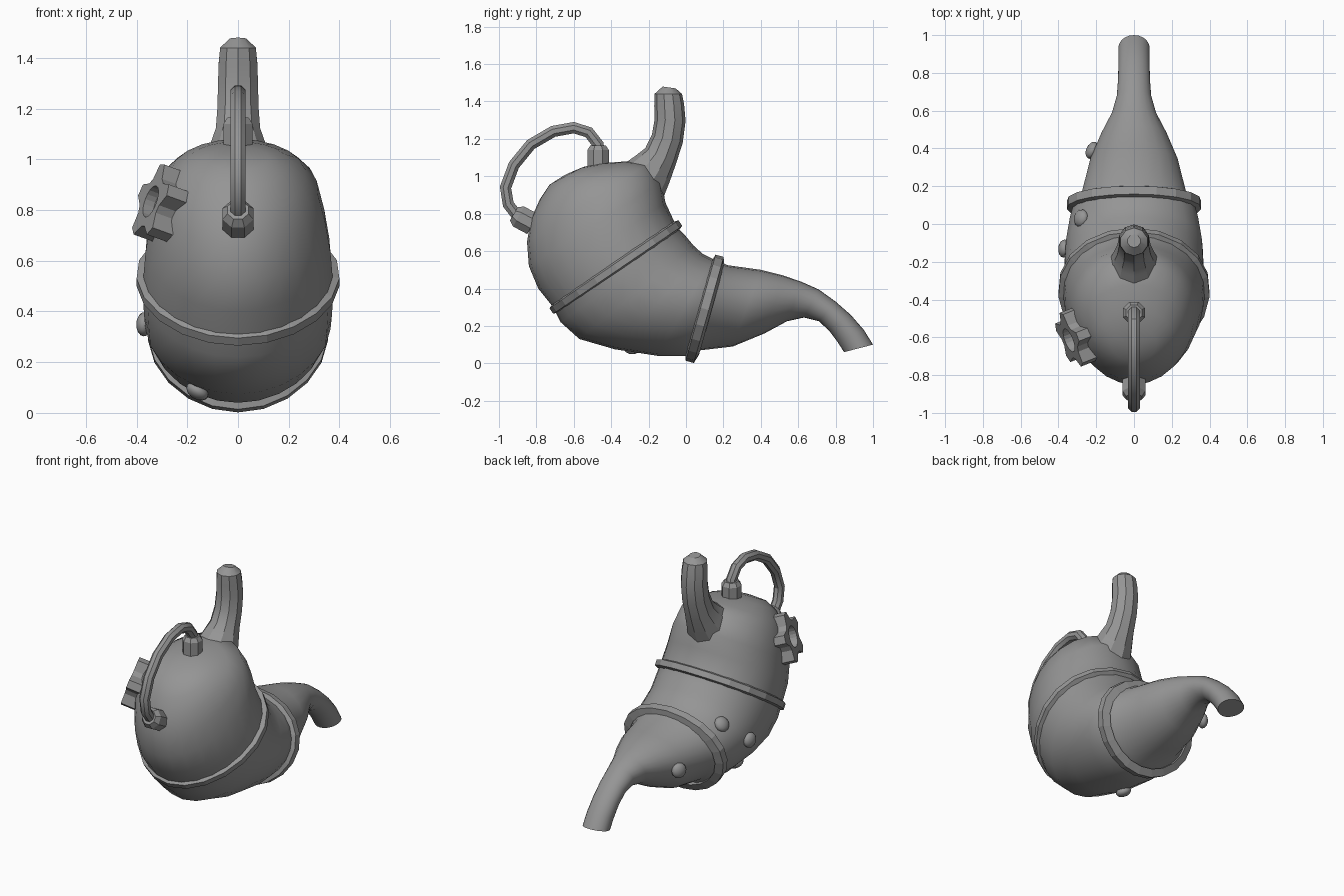
import bpy, bmesh, math
from mathutils import Vector

if "Cube" in bpy.data.objects:
    bpy.data.objects.remove(bpy.data.objects["Cube"])

grey = bpy.data.materials.new("grey")
grey.diffuse_color = (0.3, 0.3, 0.3, 1)
grey.use_nodes = True
grey.node_tree.nodes["Principled BSDF"].inputs["Base Color"].default_value = grey.diffuse_color


def finish(name, bm, angle):
    bmesh.ops.recalc_face_normals(bm, faces=bm.faces)
    mesh = bpy.data.meshes.new(name)
    bm.to_mesh(mesh)
    bm.free()
    mesh.materials.append(grey)
    ob = bpy.data.objects.new(name, mesh)
    bpy.context.collection.objects.link(ob)
    bpy.ops.object.select_all(action='DESELECT')
    ob.select_set(True)
    bpy.context.view_layer.objects.active = ob
    if angle:
        bpy.ops.object.shade_smooth_by_angle(angle=math.radians(angle))
    return ob


def loft(name, rings, angle=0, closed=False):
    """Skin a list of point loops; cap both ends unless closed."""
    bm = bmesh.new()
    loops = [[bm.verts.new(p) for p in r] for r in rings]
    pairs = list(zip(loops, loops[1:])) + ([(loops[-1], loops[0])] if closed else [])
    for a, b in pairs:
        for i in range(len(a)):
            j = (i + 1) % len(a)
            bm.faces.new((a[i], a[j], b[j], b[i]))
    if not closed:
        bm.faces.new(loops[0])
        bm.faces.new(loops[-1])
    return finish(name, bm, angle)


def section(ty, tz, by, bz, w, n=24):
    """Egg-shaped slice between an upper and a lower (y, z) point."""
    top, bot = Vector((0, ty, tz)), Vector((0, by, bz))
    c, h = (top + bot) / 2, (top - bot) / 2
    out = []
    for i in range(n):
        t = 2 * math.pi * i / n
        out.append(c + h * math.cos(t) + Vector((w * math.sin(t) * (1 + 0.08 * math.cos(t)), 0, 0)))
    return out


def tube(name, stations, n, angle=0):
    """Round tube through (y, z, radius) stations in the x = 0 plane."""
    pts = [Vector((0, s[0], s[1])) for s in stations]
    rings = []
    for i, p in enumerate(pts):
        d = (pts[min(i + 1, len(pts) - 1)] - pts[max(i - 1, 0)]).normalized()
        side = Vector((1, 0, 0))
        up = d.cross(side)
        rings.append([p + stations[i][2] * (side * math.cos(a) + up * math.sin(a))
                      for a in (2 * math.pi * (k + 0.5) / n for k in range(n))])
    return loft(name, rings, angle)


def band(name, ty, tz, by, bz, w, width, depth):
    """Raised collar around a body slice."""
    loop = section(ty, tz, by, bz, w, 20)
    c = sum(loop, Vector()) / len(loop)
    axis = Vector((0, ty - by, tz - bz)).cross(Vector((1, 0, 0))).normalized()
    rings = []
    for p in loop:
        r = (p - c).normalized()
        rings.append([p - r * depth - axis * width / 2, p - axis * width * 0.3,
                      p + axis * width * 0.3, p - r * depth + axis * width / 2])
    loft(name, rings, 0, True)


# Main body: rounded head, belly and tapering bent spout
loft("body", [section(*s) for s in (
    (-0.62, 1.02, -0.66, 1.00, 0.03),
    (-0.55, 1.05, -0.73, 0.955, 0.12),
    (-0.45, 1.07, -0.78, 0.88, 0.20),
    (-0.32, 1.08, -0.83, 0.77, 0.265),
    (-0.20, 1.07, -0.85, 0.65, 0.315),
    (-0.13, 0.97, -0.84, 0.52, 0.345),
    (-0.11, 0.86, -0.79, 0.40, 0.365),
    (-0.05, 0.73, -0.71, 0.30, 0.375),
    (-0.01, 0.69, -0.67, 0.22, 0.375),
    (0.04, 0.63, -0.57, 0.13, 0.37),
    (0.09, 0.585, -0.38, 0.075, 0.365),
    (0.14, 0.56, -0.15, 0.04, 0.345),
    (0.18, 0.545, 0.03, 0.04, 0.32),
    (0.22, 0.525, 0.08, 0.07, 0.28),
    (0.40, 0.50, 0.25, 0.09, 0.235),
    (0.52, 0.47, 0.42, 0.16, 0.175),
    (0.62, 0.435, 0.54, 0.225, 0.118),
    (0.71, 0.395, 0.63, 0.245, 0.092),
    (0.80, 0.33, 0.71, 0.225, 0.085),
    (0.88, 0.26, 0.765, 0.175, 0.083),
    (0.95, 0.18, 0.81, 0.115, 0.083),
    (1.00, 0.10, 0.845, 0.06, 0.083))], 50)

# Two collars
band("front_collar", -0.03, 0.75, -0.72, 0.28, 0.40, 0.06, 0.035)
band("rear_collar", 0.18, 0.575, 0.02, 0.008, 0.355, 0.075, 0.05)

# Upright pipe with a flared foot and bevelled tip
tube("upright_pipe", ((-0.25, 0.95, 0.15), (-0.18, 1.04, 0.115), (-0.135, 1.11, 0.092),
                      (-0.10, 1.20, 0.085), (-0.085, 1.30, 0.083), (-0.09, 1.38, 0.080),
                      (-0.095, 1.44, 0.074), (-0.09, 1.475, 0.035)), 10, 30)

# Looped hose and its two end nuts
tube("hose", [(y, z, 0.033) for y, z in (
    (-0.46, 1.10), (-0.47, 1.17), (-0.52, 1.235), (-0.60, 1.26), (-0.71, 1.24), (-0.83, 1.17),
    (-0.92, 1.06), (-0.965, 0.94), (-0.95, 0.85), (-0.90, 0.785), (-0.84, 0.75))], 8, 30)
tube("upper_nut", ((-0.47, 1.03, 0.062), (-0.47, 1.14, 0.062), (-0.47, 1.165, 0.045)), 8)
tube("lower_nut", ((-0.82, 0.745, 0.066), (-0.895, 0.785, 0.066), (-0.92, 0.80, 0.045)), 8)


def place(ob, loc, normal):
    ob.location = loc
    ob.rotation_mode = 'QUATERNION'
    ob.rotation_quaternion = Vector(normal).to_track_quat('Z', 'Y')


# Toothed wheel on the left of the head
def gear_loop(z, outer):
    pts = []
    for k in range(20):
        a = 2 * math.pi * (k + 0.5) / 20
        r = (0.155 if k % 4 in (0, 1) else 0.105) if outer else 0.065
        pts.append(Vector((r * math.cos(a), r * math.sin(a), z)))
    return pts


gear = loft("toothed_wheel", [gear_loop(-0.045, False), gear_loop(-0.045, True),
                              gear_loop(0.045, True), gear_loop(0.045, False)], 0, True)
place(gear, (-0.305, -0.60, 0.82), (-0.88, -0.35, 0.32))
hub = loft("wheel_hub", [[Vector((0.075 * math.cos(k * math.pi / 5), 0.075 * math.sin(k * math.pi / 5), z))
                          for k in range(10)] for z in (-0.08, 0.0)])
place(hub, gear.location, (-0.88, -0.35, 0.32))

# Rivets along the left flank
for i, (loc, nrm) in enumerate((((-0.28, 0.03, 0.49), (-0.75, 0.2, 0.6)),
                                ((-0.37, -0.13, 0.35), (-1, 0.1, 0.05)),
                                ((-0.16, -0.29, 0.085), (-0.5, -0.1, -0.85)),
                                ((-0.222, 0.39, 0.31), (-0.9, 0.4, 0.1)))):
    bm = bmesh.new()
    bmesh.ops.create_uvsphere(bm, u_segments=12, v_segments=8, radius=0.048)
    rivet = finish(f"rivet_{i + 1}", bm, 40)
    place(rivet, loc, nrm)
    rivet.scale = (1, 1, 0.65)
